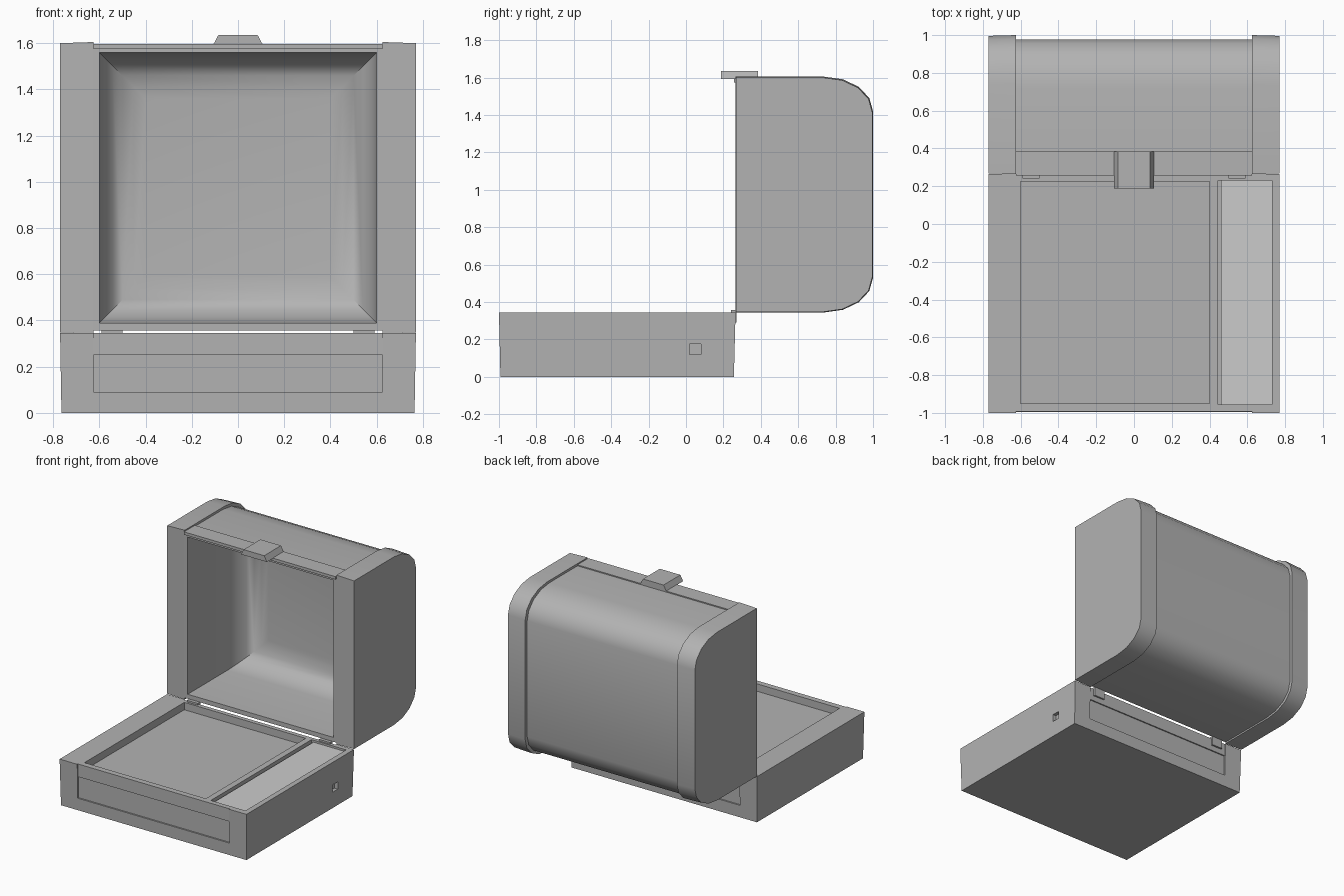
import bpy, bmesh, math
from mathutils import Vector

if "Cube" in bpy.data.objects:
    bpy.data.objects.remove(bpy.data.objects["Cube"])

# dark grey body colour, light grey side panel
dark = bpy.data.materials.new("dark_grey")
dark.diffuse_color = (.45, .45, .45, 1)
dark.use_nodes = True
dark.node_tree.nodes["Principled BSDF"].inputs["Base Color"].default_value = dark.diffuse_color
light = bpy.data.materials.new("light_grey")
light.diffuse_color = (.8, .8, .8, 1)
light.use_nodes = True
light.node_tree.nodes["Principled BSDF"].inputs["Base Color"].default_value = light.diffuse_color


def add(name, bm, smooth=False):
    bmesh.ops.recalc_face_normals(bm, faces=bm.faces)
    me = bpy.data.meshes.new(name)
    bm.to_mesh(me)
    bm.free()
    me.materials.append(dark)
    ob = bpy.data.objects.new(name, me)
    bpy.context.collection.objects.link(ob)
    if smooth:
        soften(ob)
    return ob


def soften(ob):
    bpy.ops.object.select_all(action='DESELECT')
    ob.select_set(True)
    bpy.context.view_layer.objects.active = ob
    bpy.ops.object.shade_smooth_by_angle(angle=math.radians(35))


def loft(name, rings, smooth=False):
    """Closed solid through rings of equal point count."""
    bm = bmesh.new()
    rows = [[bm.verts.new(p) for p in r] for r in rings]
    n = len(rows[0])
    for a, b in zip(rows, rows[1:]):
        for i in range(n):
            bm.faces.new((a[i], a[(i + 1) % n], b[(i + 1) % n], b[i]))
    bm.faces.new(rows[0])
    bm.faces.new(rows[-1])
    return add(name, bm, smooth)


def rect(x0, x1, y0, y1, z):
    return [(x0, y0, z), (x1, y0, z), (x1, y1, z), (x0, y1, z)]


def box(name, x0, x1, y0, y1, z0, z1):
    return loft(name, [rect(x0, x1, y0, y1, z0), rect(x0, x1, y0, y1, z1)])


def cut(target, cutter):
    cutter.hide_render = True
    m = target.modifiers.new("cut", 'BOOLEAN')
    m.operation, m.solver, m.object = 'DIFFERENCE', 'EXACT', cutter
    bpy.context.view_layer.objects.active = target
    bpy.ops.object.modifier_apply(modifier=m.name)
    bpy.data.objects.remove(cutter)


# base tray: slightly tapered block with recesses
base = loft("base", [rect(-.764, .764, -.992, .256, 0),
                     rect(-.77, .77, -1, .265, .345)])
cut(base, box("front_recess", -.625, .625, -1.1, -.983, .09, .40))
cut(base, box("back_recess", -.625, .625, .248, .40, .09, .40))
cut(base, box("tray_recess", -.60, .40, -.95, .225, .29, .40))
cut(base, box("side_slot", .445, .73, -.955, .23, .29, .40))
cut(base, box("side_hole", .74, .80, .02, .08, .12, .175))

# raised strips along the upper front and back of the base
box("base_front_strip", -.625, .625, -.993, -.975, .25, .345)
box("base_back_strip", -.625, .625, .24, .257, .25, .345)

# light panel in the side slot
panel = box("side_panel", .46, .73, -.955, .23, .28, .33)
panel.data.materials[0] = light


def lid_profile(y0, y1, z0, z1, ry=.26, rz=.185, seg=4):
    """Rounded-back cross-section in (y, z)."""
    arc = [(ry * math.sin(t), rz * math.cos(t))
           for t in (i * math.pi / 2 / seg for i in range(seg + 1))]
    low = [(y1 - ry + a, z0 + rz - b) for a, b in arc]
    high = [(y1 - ry + a, z1 - rz + b) for a, b in reversed(arc)]
    return [(y0, z0)] + low + high + [(y0, z1)]


def ring(x, prof):
    return [(x, y, z) for y, z in prof]


# lid end caps
for side, s in (("left", -1), ("right", 1)):
    loft(f"lid_cap_{side}", [
        ring(s * .625, lid_profile(.265, 1.0, .345, 1.605)),
        ring(s * .77, lid_profile(.267, .996, .348, 1.6))], True)

# lid middle with hollow, rounded cavity
mid = lid_profile(.265, .977, .357, 1.588)
lid = loft("lid_body", [ring(-.63, mid), ring(.63, mid)])
bm = bmesh.new()
bmesh.ops.create_cube(bm, size=1)
for v in bm.verts:
    v.co = Vector((v.co.x * 1.2, .565 + v.co.y * .73, .975 + v.co.z * 1.17))
back = [e for e in bm.edges if all(v.co.y > .9 for v in e.verts)]
bmesh.ops.bevel(bm, geom=back, offset=.2, segments=6, profile=.5, affect='EDGES')
cut(lid, add("lid_cavity", bm))
soften(lid)

# lid rim strip, latch and hinges
box("lid_rim_strip", -.625, .625, .257, .385, 1.575, 1.596)
trap = [(-.107, 1.594), (.107, 1.594), (.085, 1.635), (-.085, 1.635)]
loft("latch", [[(x, y, z) for x, z in trap] for y in (.187, .385)])
for side, s in (("left", -1), ("right", 1)):
    a, b = sorted((s * .50, s * .59))
    box(f"hinge_{side}", a, b, .24, .27, .29, .358)
